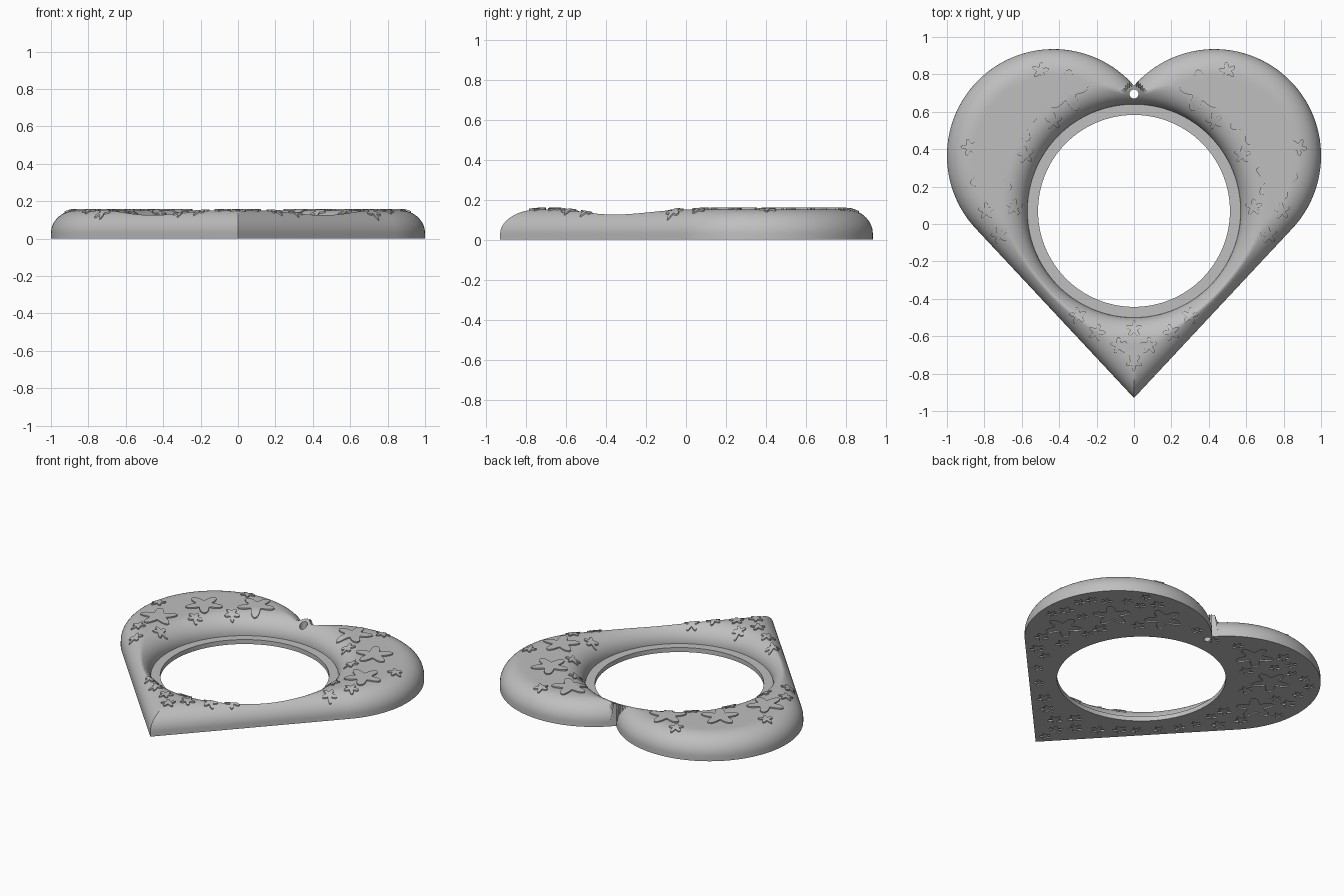
import bpy, bmesh, math, random
from math import sin, cos, pi, sqrt, hypot

cube = bpy.data.objects.get("Cube")
if cube:
    bpy.data.objects.remove(cube, do_unlink=True)

# Main dimensions
HOLE_Y, HOLE_R, RIM_R, LEDGE_Z = 0.07, 0.513, 0.57, 0.03
LOBE_X, LOBE_Y, LOBE_R, TIP_Y = 0.43, 0.365, 0.57, -0.93
CLEFT_Y = LOBE_Y + sqrt(LOBE_R ** 2 - LOBE_X ** 2)
TOP, ROUND = 0.152, 0.135
RELIEF = 0.008

# The straight side is tangent to the lobe and ends at the tip
reach = hypot(LOBE_X, LOBE_Y - TIP_Y)
slope = math.atan2(LOBE_Y - TIP_Y, LOBE_X) - math.asin(LOBE_R / reach)
SIDE_LEN = sqrt(reach ** 2 - LOBE_R ** 2)
DX, DY = cos(slope), sin(slope)

grey = bpy.data.materials.new("plain_grey")
grey.use_nodes = True
grey.diffuse_color = (0.52, 0.52, 0.52, 1)
grey.node_tree.nodes["Principled BSDF"].inputs["Base Color"].default_value = grey.diffuse_color


def along_side(x, y):
    return x * DX + (y - TIP_Y) * DY


def outline_radius(angle):
    """Distance from the opening's centre to the heart outline."""
    c, s = abs(cos(angle)), sin(angle)
    across = DY * c - DX * s
    if across > 1e-6:
        t = (HOLE_Y - TIP_Y) * DX / across
        if along_side(t * c, HOLE_Y + t * s) <= SIDE_LEN:
            return t
    b = -LOBE_X * c + (HOLE_Y - LOBE_Y) * s
    k = LOBE_X ** 2 + (HOLE_Y - LOBE_Y) ** 2 - LOBE_R ** 2
    return -b + sqrt(b * b - k)


def edge_distance(x, y):
    """Distance inward from the heart outline."""
    x = abs(x)
    if along_side(x, y) <= SIDE_LEN:
        return (y - TIP_Y) * DX - x * DY
    rx, ry = x - LOBE_X, y - LOBE_Y
    d = hypot(rx, ry)
    if d > 1e-6 and ry > 0 and LOBE_X + rx / d * LOBE_R < 0:
        return hypot(x, y - CLEFT_Y)
    return LOBE_R - d


def rim_distance(x, y):
    return hypot(x, y - HOLE_Y) - RIM_R


def height(x, y):
    """Pillow-shaped top surface, rounded toward both borders."""
    a, b = edge_distance(x, y), rim_distance(x, y)
    blend = 0.02
    h = max(blend - abs(a - b), 0) / blend
    d = min(max(min(a, b) - h * h * blend / 4, 0), ROUND)
    q = 1 - d / ROUND
    return LEDGE_Z + (TOP - LEDGE_Z) * sqrt(max(1 - q * q, 0))


def make_object(name, bm):
    bmesh.ops.recalc_face_normals(bm, faces=bm.faces[:])
    mesh = bpy.data.meshes.new(name)
    bm.to_mesh(mesh)
    bm.free()
    mesh.materials.append(grey)
    obj = bpy.data.objects.new(name, mesh)
    bpy.context.collection.objects.link(obj)
    return obj


def select_only(obj):
    bpy.ops.object.select_all(action='DESELECT')
    obj.select_set(True)
    bpy.context.view_layer.objects.active = obj


def heart_body(segments=360, steps=36):
    bm = bmesh.new()
    columns = []
    for i in range(segments):
        ang = 2 * pi * i / segments
        c, s = cos(ang), sin(ang)
        outer = outline_radius(ang)
        pts = [(HOLE_R, 0), (HOLE_R, LEDGE_Z), (RIM_R, LEDGE_Z)]
        for j in range(1, steps):
            r = RIM_R + (outer - RIM_R) * (0.5 - 0.5 * cos(pi * j / steps))
            pts.append((r, height(r * c, HOLE_Y + r * s)))
        pts += [(outer, LEDGE_Z), (outer, 0)]
        columns.append([bm.verts.new((r * c, HOLE_Y + r * s, z)) for r, z in pts])
    for i, col in enumerate(columns):
        nxt = columns[(i + 1) % segments]
        n = len(col)
        for j in range(n):
            k = (j + 1) % n
            bm.faces.new((col[j], nxt[j], nxt[k], col[k]))
    return make_object("heart_frame", bm)


def add_flower(bm, flower, top, bottom, points=50, rings=4):
    """Five-petal slab between two height functions."""
    fx, fy, size, turn = flower

    def layer(fn):
        centre = bm.verts.new((fx, fy, fn(fx, fy)))
        loops = []
        for k in range(1, rings + 1):
            loop = []
            for i in range(points):
                a = 2 * pi * i / points
                r = size * k / rings * (0.72 + 0.28 * cos(5 * a))
                x, y = fx + r * cos(a + turn), fy + r * sin(a + turn)
                loop.append(bm.verts.new((x, y, fn(x, y))))
            loops.append(loop)
        for i in range(points):
            j = (i + 1) % points
            bm.faces.new((centre, loops[0][i], loops[0][j]))
            for a, b in zip(loops, loops[1:]):
                bm.faces.new((a[i], b[i], b[j], a[j]))
        return loops[-1]

    up, low = layer(top), layer(bottom)
    for i in range(points):
        j = (i + 1) % points
        bm.faces.new((up[i], low[i], low[j], up[j]))


def cut(body, cutter):
    mod = body.modifiers.new("cut", 'BOOLEAN')
    mod.operation, mod.solver, mod.object = 'DIFFERENCE', 'EXACT', cutter
    select_only(body)
    bpy.ops.object.modifier_apply(modifier=mod.name)
    bpy.data.objects.remove(cutter, do_unlink=True)


# Flower layout, mirrored left and right
random.seed(4)
large = [(0.36, 0.71), (0.63, 0.54), (0.76, 0.24)]
small = [(0.43, 0.55), (0.58, 0.37), (0.88, 0.41), (0.64, 0.09), (0.72, -0.06),
         (0.79, 0.07), (0.08, -0.65), (0.2, -0.58), (0.3, -0.49), (0.5, 0.82)]
flowers = [(0, -0.56, 0.045, 0.3), (0, -0.74, 0.045, 0.9)]
for spots, size in ((large, 0.118), (small, 0.047)):
    for x, y in spots:
        for side in (1, -1):
            flowers.append((side * x, y, size, random.uniform(0, 2)))

# Raised flowers on the top
bm = bmesh.new()
for f in flowers:
    add_flower(bm, f, lambda x, y: height(x, y) + RELIEF,
               lambda x, y: height(x, y) - RELIEF)
raised = make_object("raised_flowers", bm)

# Shallow flowers in the underside, with extra small ones between
under = [f for f in flowers]
for _ in range(1500):
    x, y, size = random.uniform(-1, 1), random.uniform(-0.9, 0.93), 0.036
    if min(edge_distance(x, y), rim_distance(x, y)) > size + 0.015 and len(under) < 60:
        if all(hypot(x - f[0], y - f[1]) > size + f[2] + 0.008 for f in under):
            under.append((x, y, size, random.uniform(0, 2)))
bm = bmesh.new()
for f in under:
    if min(edge_distance(f[0], f[1]), rim_distance(f[0], f[1])) > 0.04:
        if all(f is g or hypot(f[0] - g[0], f[1] - g[1]) > f[2] + g[2] or f[2] > g[2]
               for g in under):
            add_flower(bm, f, lambda x, y: RELIEF, lambda x, y: -0.02, rings=1)
flower_cutter = make_object("flower_cutter", bm)

# Frame with the small hanging hole below the cleft
body = heart_body()
bm = bmesh.new()
bmesh.ops.create_cone(bm, cap_ends=True, segments=32, radius1=0.024, radius2=0.024, depth=1)
bmesh.ops.translate(bm, verts=bm.verts[:], vec=(0, 0.695, 0))
cut(body, make_object("hanging_hole_cutter", bm))
cut(body, flower_cutter)

for obj in (body, raised):
    select_only(obj)
    bpy.ops.object.shade_smooth_by_angle(angle=math.radians(35))
